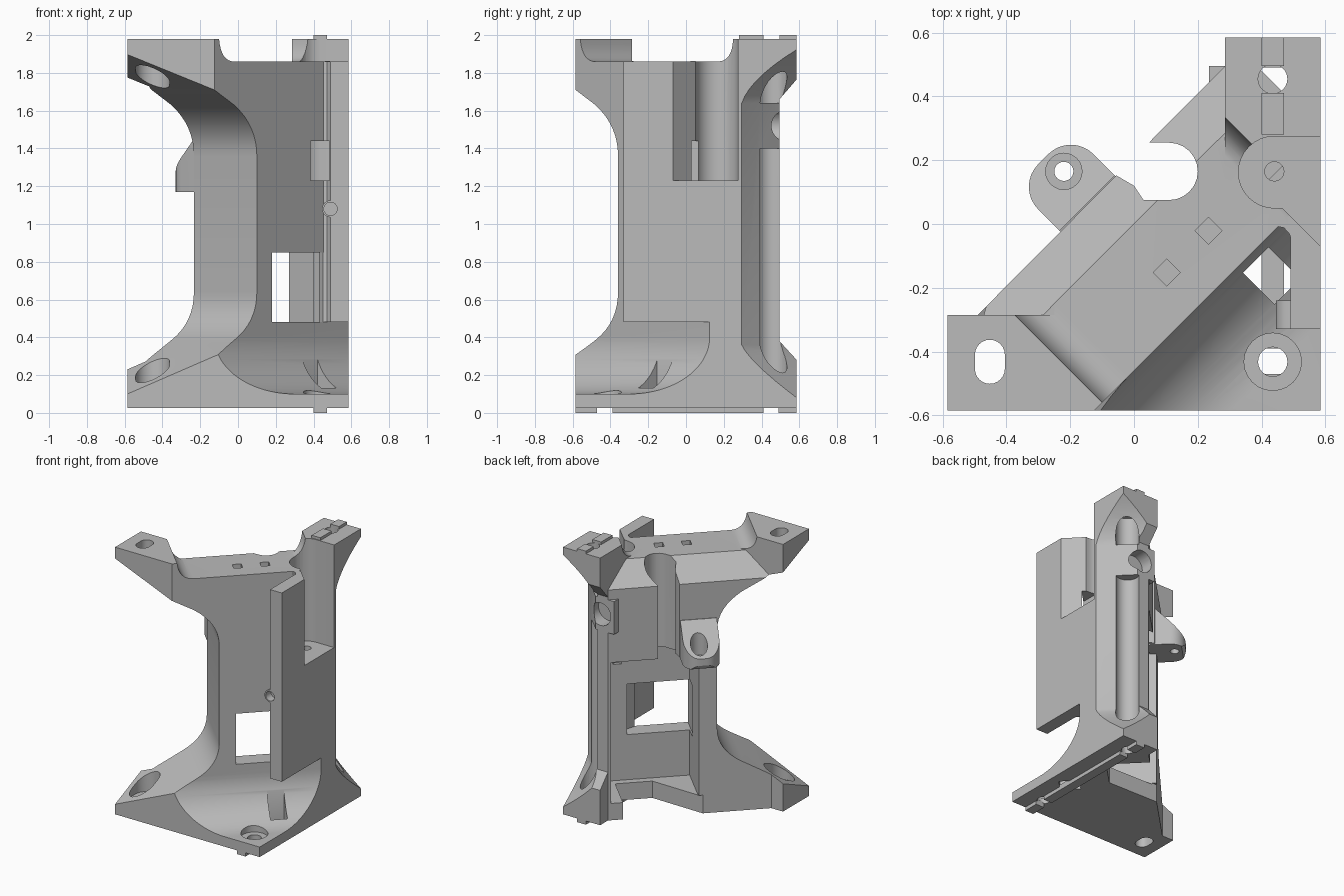
import bpy, bmesh, math
from mathutils import Vector

if "Cube" in bpy.data.objects:
    bpy.data.objects.remove(bpy.data.objects["Cube"])

grey = bpy.data.materials.new("plain grey")
grey.use_nodes = True
grey.diffuse_color = (0.5, 0.5, 0.5, 1)
grey.node_tree.nodes["Principled BSDF"].inputs["Base Color"].default_value = (0.5, 0.5, 0.5, 1)

R = math.sqrt(0.5)
# Frames: u runs along the diagonal wall, v points out of its front face
FRAMES = {
    "xy": lambda a, b, c: Vector((a, b, c)),
    "uv": lambda a, b, c: Vector(((a + b) * R, (a - b) * R, c)),
    "uz": lambda a, b, c: Vector(((a + c) * R, (a - c) * R, b)),
    "vz": lambda a, b, c: Vector(((c + a) * R, (c - a) * R, b)),
    "xz": lambda a, b, c: Vector((a, c, b)),
    "yz": lambda a, b, c: Vector((c, a, b)),
}


def prism(name, pts, lo, hi, frame="xy"):
    f = FRAMES[frame]
    bm = bmesh.new()
    low = [bm.verts.new(f(a, b, lo)) for a, b in pts]
    high = [bm.verts.new(f(a, b, hi)) for a, b in pts]
    bm.faces.new(low)
    bm.faces.new(high)
    n = len(pts)
    for i in range(n):
        j = (i + 1) % n
        bm.faces.new((low[i], low[j], high[j], high[i]))
    bmesh.ops.recalc_face_normals(bm, faces=bm.faces)
    mesh = bpy.data.meshes.new(name)
    bm.to_mesh(mesh)
    bm.free()
    mesh.materials.append(grey)
    ob = bpy.data.objects.new(name, mesh)
    bpy.context.collection.objects.link(ob)
    return ob


def rect(a0, b0, a1, b1):
    return [(a0, b0), (a1, b0), (a1, b1), (a0, b1)]


def arc(ca, cb, r, start, end, n=12):
    angles = [math.radians(start + (end - start) * i / n) for i in range(n + 1)]
    return [(ca + r * math.cos(t), cb + r * math.sin(t)) for t in angles]


def circle(ca, cb, r):
    return arc(ca, cb, r, 0, 345, 23)


def slot(ca, cb, r, half):
    return arc(ca, cb + half, r, 0, 180) + arc(ca, cb - half, r, 180, 360)


def bend(p, q, r, n=8):
    out = []
    for i in range(n + 1):
        t = i / n
        out.append(tuple((1 - t) ** 2 * p[k] + 2 * t * (1 - t) * q[k] + t * t * r[k] for k in (0, 1)))
    return out


def combine(ob, other, op):
    m = ob.modifiers.new(op, "BOOLEAN")
    m.operation, m.object, m.solver = op, other, "EXACT"
    bpy.context.view_layer.objects.active = ob
    bpy.ops.object.modifier_apply(modifier=m.name)
    bpy.data.objects.remove(other)


def add(*args):
    combine(body, prism("addition", *args), "UNION")


def cut(*args):
    combine(body, prism("cutter", *args), "DIFFERENCE")


# Body: footprint crossed with the flared side profile
body = prism("bracket_body", [(-.585, -.585), (.585, -.585), (.585, .585), (.285, .585),
                              (.285, .495), (-.49, -.285), (-.585, -.285)], 0.027, 1.98)
side = [(-1.3, .0), (-1.3, .044), (-.71, .30)]
side += bend((-.5, .385), (-.26, .48), (-.26, .64))
side += bend((-.26, 1.36), (-.26, 1.52), (-.5, 1.63))
side += [(-.71, 1.71), (-1.3, 1.95), (-1.3, 2.1), (-.66, 2.1)]
side += bend((-.66, 1.98), (-.64, 1.86), (-.5, 1.86))
side += bend((.5, 1.86), (.6, 1.87), (.62, 1.98))
side += [(.62, 2.1), (1.4, 2.1)] + bend((1.25, 1.97), (.93, 1.79), (.88, 1.64))
side += bend((.88, .36), (.93, .25), (1.28, .0))
combine(body, prism("side_profile", [(s * R, z) for s, z in side], -2, 2, "uz"), "INTERSECT")

# Straight inner edges of both raised top corners
cut(rect(-.2, .1, .285, .7), 1.86, 2.2)
cut(rect(-.7, -.285, -.25, .1), 1.86, 2.2)
# Flat back of the end column, flaring to the corners
cut([(.495, .38), (.495, 1.66), (.65, 1.84), (.65, .21)], .2, .7, "yz")
# Front space with the curved floor
cut([(.325, 2.2), (.325, .48)] + arc(.625, .40, .30, 180, 270, 16) + [(1.2, .10), (1.2, 2.2)],
    -2, 2, "vz")
# Bevelled rear of the top edge, between the raised corners
bevel = prism("bevel", [(0, 1.86), (0, 2.2), (-.3, 2.2), (-.3, 1.56)], -.7, .7, "vz")
combine(bevel, prism("bevel_limit", rect(-.7, -.285, .285, .7), 1.5, 2.3), "INTERSECT")
combine(body, bevel, "DIFFERENCE")
# Rear recess, its floor opening and the window
cut(rect(-.06, -.5, .53, .2), .15, 1.18, "uv")
cut([(.45, -.5), (.45, .15), (.2, .15), (-.1, -.16), (-.1, -.5)], -.1, .16, "uv")
cut(rect(-.07, .1, .36, .34), .48, .85, "uv")

# Side plate with a rounded inner corner, and the column boss
add(rect(.49, -.33, .585, .29), .48, 1.86)
add([(.43, -.02), (.45, -.008), (.47, -.012), (.485, -.028), (.5, -.06), (.51, .05), (.45, .05)],
    .48, 1.86)
add(rect(.235, .43, .385, .495), 1.4, 1.64)

# Round pocket in the side, open at the top, with a small passage to the front
cut([(.7, .275), (.44, .275)] + arc(.44, .1625, .1125, 90, 270, 16)[1:] + [(.465, .05), (.7, -.185)],
    1.23, 2.2)
cut(circle(.44, .165, .03), 1.0, 1.4)
cut(rect(.385, -.2, .485, .07), 1.23, 1.44)

# Rear lug with a vertical hole
lug = prism("lug", [(-.1, 1.17), (-.325, 1.17), (-.345, 1.2), (-.345, 1.25), (-.15, 1.45), (-.1, 1.45)],
            -.18, .065, "vz")
plan = arc(-.08, -.245, .1, 180, 270, 8) + arc(-.035, -.245, .1, 270, 360, 8) + [(.065, 0), (-.18, 0)]
combine(lug, prism("lug_plan", plan, 1, 2, "uv"), "INTERSECT")
combine(body, lug, "UNION")
cut(circle(-.22, .165, .03), 1.0, 1.6)
cut(circle(-.22, .165, .057), 1.22, 1.6)

# Rear open slot through the full height
cut([(-.06, .155), (0, .12), (.03, .075)] + arc(.11, .165, .09, -90, 90)
    + [(.04, .255), (-.05, .45), (-.35, .45)], -.1, 2.2)

# Screw holes, counterbores and the groove in the end column
cut(slot(-.452, -.432, .047, .022), -.1, 2.2)
cut(slot(-.452, -.432, .09, .022), .12, 1.88)
cut(circle(.435, -.432, .046), -.1, .3)
cut(circle(.435, -.432, .09), .07, .4)
cut(circle(.435, .455, .046), -.1, .5)
cut(circle(.435, .455, .046), 1.7, 2.2)
for lo, hi in ((.12, 1.4), (1.64, 1.88)):
    cut(circle(.44, .455, .08), lo, hi)
cut(circle(.345, 1.52, .083), .4, .7, "xz")

# Cable slit in the floor and two square sockets in the top
cut(rect(.134, .35, .247, .49), -.1, .29, "uv")
for u in (-.035, .15):
    cut(rect(u - .03, .15, u + .03, .21), 1.78, 2, "uv")

# Ribs under the base and on the corner block
for y0, y1 in ((-.585, -.47), (-.39, .41), (.49, .585)):
    add(rect(.40, y0, .47, y1), 0, .04)
for y0, y1 in ((.28, .41), (.495, .585)):
    add(rect(.40, y0, .47, y1), 1.96, 2.0)

# Small screw boss on the plate edge
add(circle(.49, 1.08, .045), -.33, -.24, "xz")
cut(circle(.49, 1.08, .035), -.4, -.27, "xz")

bpy.ops.object.select_all(action="DESELECT")
body.select_set(True)
bpy.context.view_layer.objects.active = body
bpy.ops.object.shade_smooth_by_angle(angle=math.radians(30))
